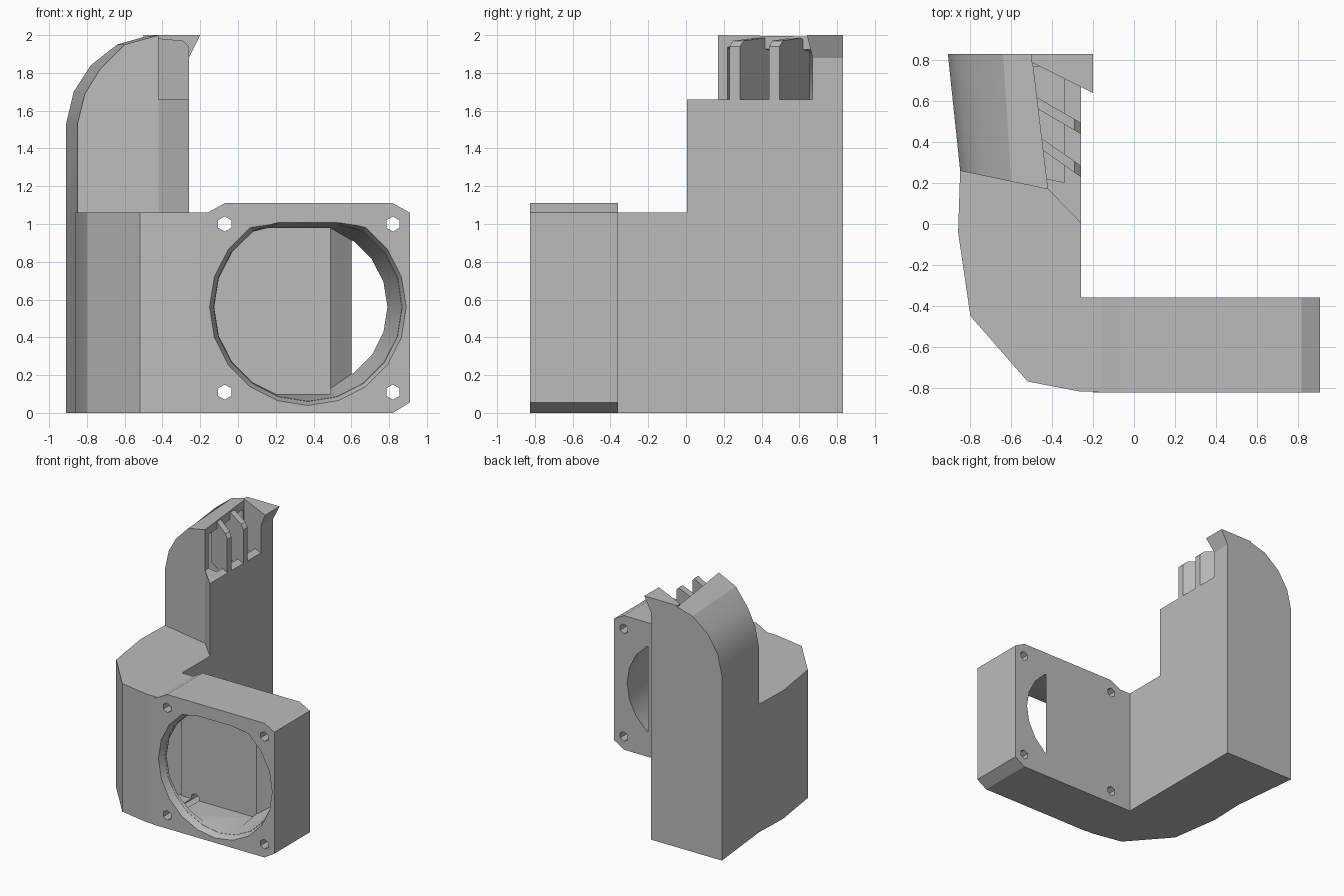
import bpy, bmesh
from math import sin, cos, tau

if "Cube" in bpy.data.objects:
    bpy.data.objects.remove(bpy.data.objects["Cube"])

grey = bpy.data.materials.new("plain grey")
grey.use_nodes = True
grey.diffuse_color = (0.5, 0.5, 0.5, 1)
grey.node_tree.nodes["Principled BSDF"].inputs["Base Color"].default_value = (0.5, 0.5, 0.5, 1)


def loft(name, ring_a, ring_b):
    """Closed solid between two rings with the same number of points."""
    bm = bmesh.new()
    a = [bm.verts.new(p) for p in ring_a]
    b = [bm.verts.new(p) for p in ring_b]
    bm.faces.new(a)
    bm.faces.new(b[::-1])
    for i in range(len(a)):
        j = (i + 1) % len(a)
        bm.faces.new((a[i], b[i], b[j], a[j]))
    bmesh.ops.recalc_face_normals(bm, faces=bm.faces)
    mesh = bpy.data.meshes.new(name)
    bm.to_mesh(mesh)
    bm.free()
    mesh.materials.append(grey)
    ob = bpy.data.objects.new(name, mesh)
    bpy.context.collection.objects.link(ob)
    return ob


def plan(name, outline, z0, z1):
    """Plan outline raised from z0 to z1."""
    return loft(name, [(x, y, z0) for x, y in outline], [(x, y, z1) for x, y in outline])


def profile(name, outline, front, back):
    """Front profile swept between two depths, each a function of x."""
    return loft(name, [(x, front(x), z) for x, z in outline],
                [(x, back(x), z) for x, z in outline])


def combine(target, tool, operation):
    mod = target.modifiers.new(tool.name, "BOOLEAN")
    mod.operation, mod.solver, mod.object = operation, "EXACT", tool
    bpy.context.view_layer.objects.active = target
    bpy.ops.object.modifier_apply(modifier=mod.name)
    bpy.data.objects.remove(tool)


def add(tool):
    combine(duct, tool, "UNION")


def cut(tool):
    combine(duct, tool, "DIFFERENCE")


def front_y(x):
    return 0.26 - (x + 0.85) * 0.21


# Bent duct body
duct = plan("fan_duct", [
    (0.2, -0.82), (-0.26, -0.82), (-0.52, -0.77), (-0.80, -0.45), (-0.86, -0.04),
    (-0.85, 0.26), (-0.91, 0.83), (-0.26, 0.83), (-0.26, -0.36), (0.2, -0.36)], 0, 1.06)

# Fan mounting block with clipped corners
add(profile("fan_block", [
    (-0.2, 0), (0.82, 0), (0.91, 0.055), (0.91, 1.06), (0.82, 1.11), (-0.07, 1.11),
    (-0.16, 1.06), (-0.2, 1.04)], lambda x: -0.825, lambda x: -0.36))

# Tower with a curved hood
add(plan("tower_column", [
    (-0.26, 0.005), (-0.42, front_y(-0.42)), (-0.7, front_y(-0.7)), (-0.7, 0.83),
    (-0.26, 0.83)], 0.5, 1.66))
hood_front = [(-0.42, 0.9), (-0.85, 0.9), (-0.85, 1.53), (-0.81, 1.69), (-0.73, 1.82),
              (-0.60, 1.95), (-0.42, 2.0)]
hood_back = [(-0.50, 0.9), (-0.91, 0.9), (-0.91, 1.53), (-0.87, 1.70), (-0.78, 1.84),
             (-0.64, 1.95), (-0.50, 1.99)]
add(loft("tower_hood", [(x, front_y(x), z) for x, z in hood_front],
         [(x, 0.83, z) for x, z in hood_back]))

# Hollow air passage
cut(plan("duct_cavity", [
    (0.49, -0.72), (-0.24, -0.76), (-0.49, -0.71), (-0.73, -0.43), (-0.79, -0.04),
    (-0.78, 0.3), (-0.83, 0.77), (-0.34, 0.77), (-0.34, -0.45), (0.49, -0.45)], 0.1, 0.98))
cavity_front = [(-0.34, 0.9), (-0.79, 0.9), (-0.79, 1.52), (-0.76, 1.66), (-0.68, 1.79),
                (-0.57, 1.90), (-0.34, 1.96)]
cavity_back = [(-0.34, 0.9), (-0.85, 0.9), (-0.85, 1.52), (-0.82, 1.67), (-0.74, 1.80),
               (-0.62, 1.90), (-0.34, 1.95)]
cut(loft("tower_cavity", [(x, front_y(x) + 0.05, z) for x, z in cavity_front],
         [(x, 0.77, z) for x, z in cavity_back]))


# Tapered fan opening, flattened at the top
def circle(cx, r, y, top):
    return [(cx + r * cos(tau * i / 20), y, min(0.56 + r * sin(tau * i / 20), top))
            for i in range(20)]


cut(loft("fan_rim", circle(0.37, 0.53, -0.85, 1.01), circle(0.37, 0.50, -0.77, 1.0)))
cut(loft("fan_throat", circle(0.37, 0.50, -0.78, 1.0), circle(0.36, 0.42, -0.3, 0.96)))

# Rear wall closing most of the opening
add(plan("rear_wall", [(-0.2, -0.36), (-0.2, -0.46), (0.49, -0.46), (0.60, -0.36)], 0.05, 1.03))

# Outlet lip at the back of the tower
add(profile("outlet_lip", [(-0.5, 1.6), (-0.26, 1.6), (-0.26, 1.88), (-0.2, 2.0), (-0.5, 2.0)],
            lambda x: 0.79 - (x + 0.5) * 0.5, lambda x: 0.83))

# Slanted outlet vanes
for y, slope in ((0.23, 0.70), (0.44, 0.58)):
    add(profile("outlet_vane", [(-0.54, 1.6), (-0.26, 1.6), (-0.26, 1.94), (-0.29, 1.97),
                                (-0.45, 1.985), (-0.54, 1.95)],
                lambda x: y - (x + 0.26) * slope, lambda x: y + 0.055 - (x + 0.26) * slope))

# Hexagonal screw holes
for cx in (-0.07, 0.82):
    for cz in (0.11, 1.0):
        ring = [(cx + 0.04 * sin(tau * i / 6), cz + 0.04 * cos(tau * i / 6)) for i in range(6)]
        cut(profile("screw_hole", ring, lambda x: -0.9, lambda x: -0.3))

# Crisp edges with a smooth hood
bpy.ops.object.select_all(action="DESELECT")
duct.select_set(True)
bpy.context.view_layer.objects.active = duct
bpy.ops.object.shade_smooth_by_angle(angle=0.4)
